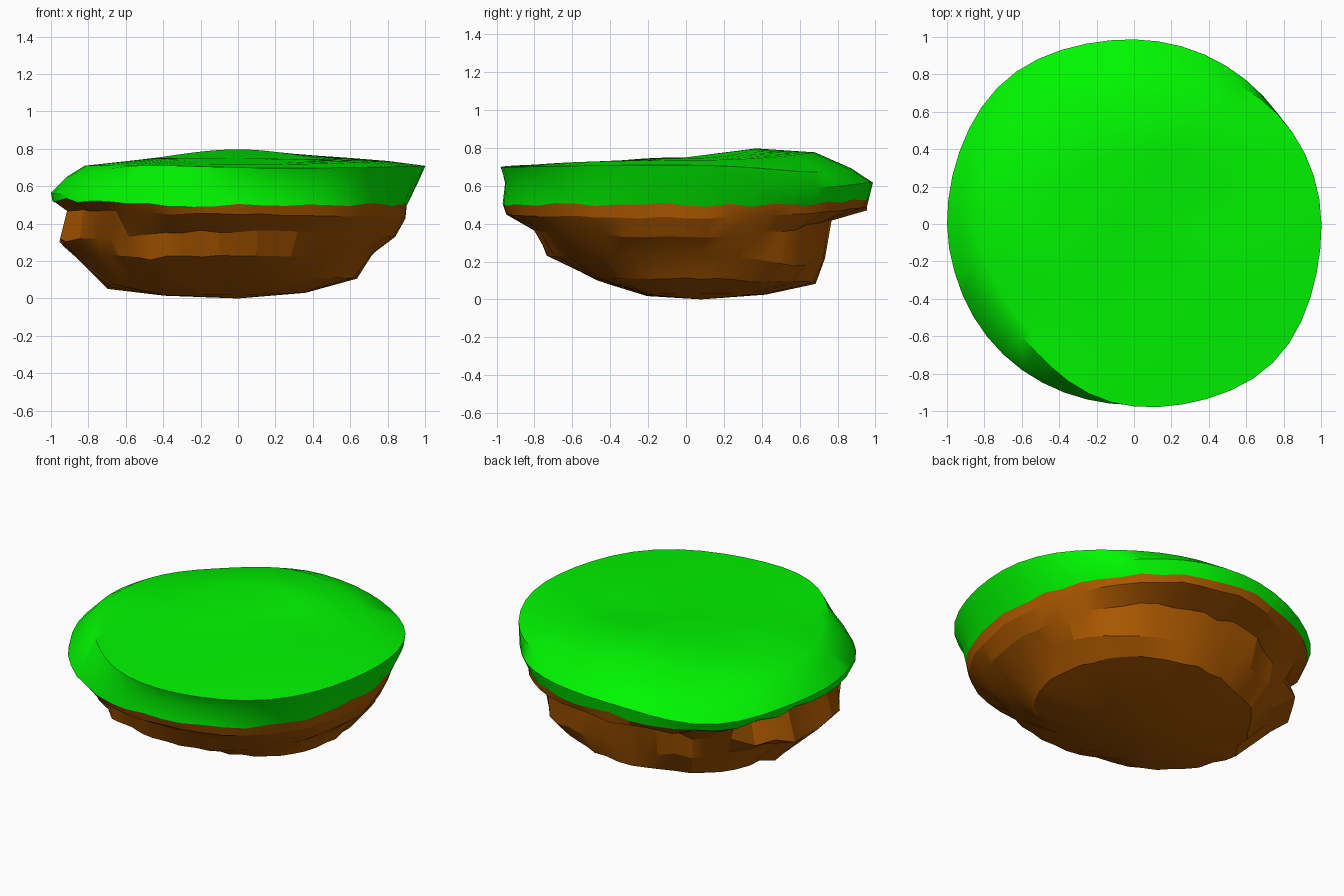
import bpy, bmesh, math, random
from math import cos, sin, pi, tau

if "Cube" in bpy.data.objects:
    bpy.data.objects.remove(bpy.data.objects["Cube"])

random.seed(7)
SEGS = 48

# Side profiles (radius, height) running from the top inward ring to the base,
# read in the east, north, west and south directions.
EAST = [(.45, .745), (.80, .735), (1.0, .71), (.96, .62), (.90, .50),
        (.89, .43), (.84, .33), (.72, .24), (.63, .11), (.36, .03)]
NORTH = [(.37, .797), (.68, .778), (.87, .695), (.985, .62), (.965, .54),
         (.95, .48), (.76, .42), (.73, .21), (.69, .09), (.42, .025)]
WEST = [(.45, .75), (.82, .71), (.93, .645), (1.0, .57), (.99, .53),
        (.90, .48), (.97, .30), (.85, .24), (.68, .065), (.40, .015)]
SOUTH = [(.40, .725), (.75, .715), (.99, .695), (.955, .62), (.965, .50),
         (.95, .45), (.80, .36), (.73, .23), (.48, .11), (.18, .02)]
SIDES = [EAST, NORTH, WEST, SOUTH]
SEAM = 4

# Corner adjustments: (direction, width, {level: (radius change, height change)})
CORNERS = [
    # Back right: lower grass edge, steep rock wall
    (.75, .42, {2: (.015, -.03), 3: (0, -.03), 4: (0, -.01), 6: (.02, 0),
                7: (.08, -.04), 8: (.05, -.01)}),
    # Back left: drooping grass
    (2.3, .42, {1: (.02, -.035), 2: (.05, -.06), 3: (.04, -.06), 4: (.035, -.055),
                5: (.02, -.04)}),
    # Front left: cut-back grass slope, tucked-in rock
    (3.95, .55, {2: (-.11, .035), 3: (-.01, -.04), 4: (.01, 0), 6: (-.07, 0),
                 7: (-.01, -.02)}),
    # Front right: fuller rim
    (5.5, .42, {1: (.03, 0), 2: (.055, 0), 3: (.05, 0), 4: (.05, 0), 5: (.05, 0),
                6: (.04, 0)}),
]


def bump(a, centre, width):
    d = (a - centre + pi) % tau - pi
    return math.exp(-(d / width) ** 2)


def ring(level):
    pts = []
    for i in range(SEGS):
        a = tau * i / SEGS
        q = a / (pi / 2)
        k = int(q) % 4
        t = (1 - cos((q - int(q)) * pi)) / 2
        (r0, z0), (r1, z1) = SIDES[k][level], SIDES[(k + 1) % 4][level]
        r, z = r0 + (r1 - r0) * t, z0 + (z1 - z0) * t
        for centre, width, changes in CORNERS:
            dr, dz = changes.get(level, (0, 0))
            f = bump(a, centre, width)
            r += dr * f
            z += dz * f
        # Ragged seam and rough rock
        if level == SEAM:
            z += random.uniform(-.014, .014)
        elif SEAM < level < 9:
            rough = .008 + .02 * bump(a, 2.7, 1.1)
            if level in (6, 7):
                rough *= 1.4
            r += random.uniform(-rough, rough)
            z += random.uniform(-rough, rough) * .7
        pts.append((r * cos(a), r * sin(a), max(z, .003)))
    return pts


def mat(name, col):
    m = bpy.data.materials.new(name)
    m.diffuse_color = col
    m.use_nodes = True
    m.node_tree.nodes["Principled BSDF"].inputs["Base Color"].default_value = m.diffuse_color
    return m


def loft(name, rings, pole, material, angle):
    bm = bmesh.new()
    rows = [[bm.verts.new(p) for p in r] for r in rings]
    tip = bm.verts.new(pole)
    for i in range(SEGS):
        j = (i + 1) % SEGS
        bm.faces.new((tip, rows[0][i], rows[0][j]))
        for a, b in zip(rows, rows[1:]):
            bm.faces.new((a[i], b[i], b[j], a[j]))
    bmesh.ops.recalc_face_normals(bm, faces=bm.faces)
    up = 1 if pole[2] > .4 else -1
    if sum(f.normal.z * f.calc_area() * up for f in bm.faces) < 0:
        bmesh.ops.reverse_faces(bm, faces=bm.faces)
    me = bpy.data.meshes.new(name)
    bm.to_mesh(me)
    bm.free()
    me.materials.append(material)
    ob = bpy.data.objects.new(name, me)
    bpy.context.collection.objects.link(ob)
    bpy.ops.object.select_all(action='DESELECT')
    ob.select_set(True)
    bpy.context.view_layer.objects.active = ob
    bpy.ops.object.shade_smooth_by_angle(angle=math.radians(angle))
    return ob


rings = [ring(n) for n in range(10)]

# Grass cap
loft("grass_top", rings[:SEAM + 1], (0, 0, .75), mat("grass", (0, .92, 0, 1)), 40)

# Rocky earth underneath, sharing the ragged seam
loft("earth_base", rings[:SEAM - 1:-1], (0, .08, 0), mat("earth", (.40, .095, 0, 1)), 18)
